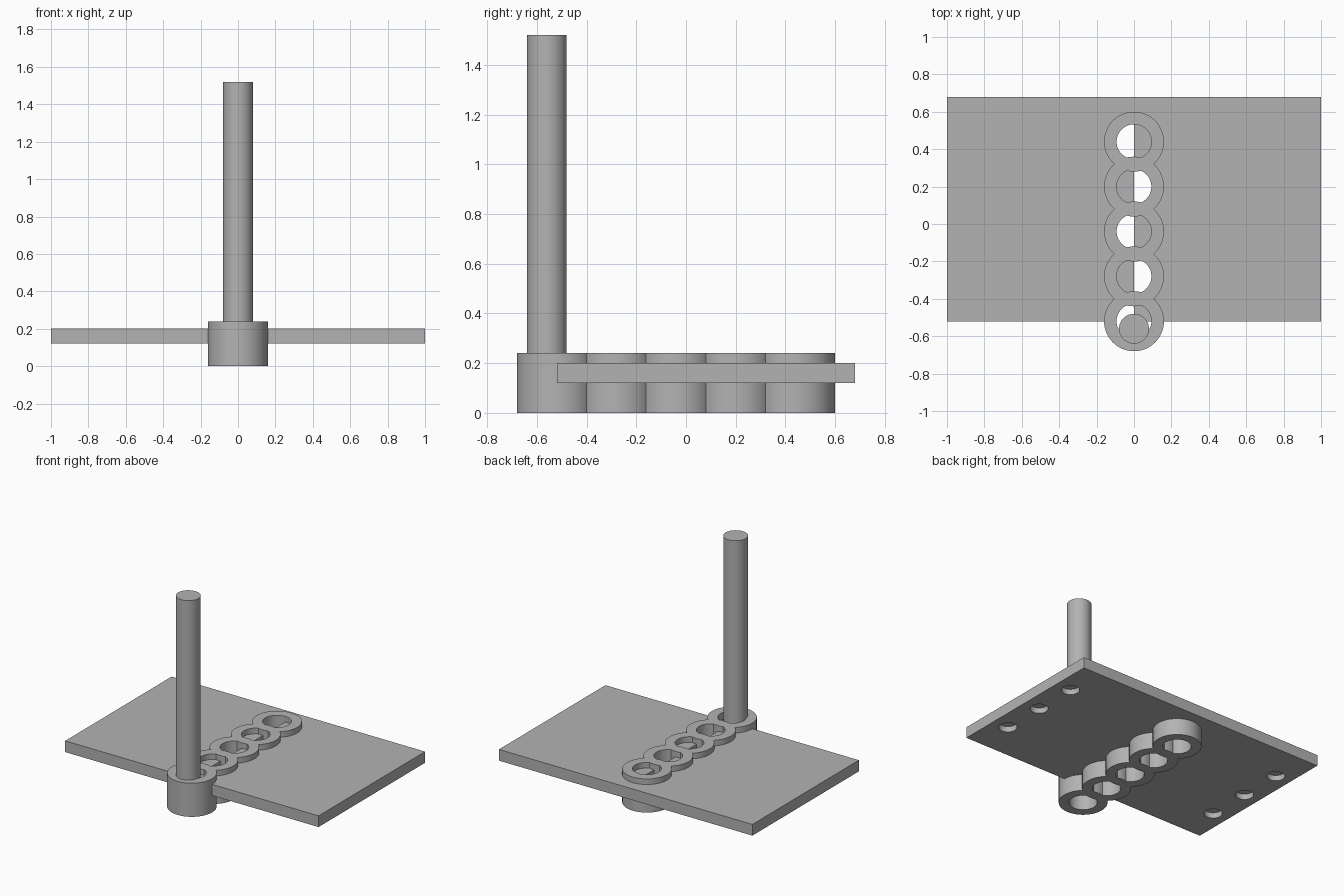
import bpy, bmesh
from math import radians

cube = bpy.data.objects.get("Cube")
if cube:
    bpy.data.objects.remove(cube)

steel = bpy.data.materials.new("plain_grey")
steel.use_nodes = True
GREY = (0.45, 0.45, 0.45, 1)
steel.diffuse_color = GREY
steel.node_tree.nodes["Principled BSDF"].inputs["Base Color"].default_value = GREY

FRONT, BACK = -0.52, 0.68      # leaf extent in y
PITCH = 0.24                   # knuckle spacing and height
OUTER, BORE, PIN = 0.16, 0.093, 0.08


def finish(obj):
    obj.data.materials.append(steel)
    bpy.ops.object.select_all(action='DESELECT')
    obj.select_set(True)
    bpy.context.view_layer.objects.active = obj
    bpy.ops.object.shade_smooth_by_angle(angle=radians(30))


def cylinder(name, r, x, y, z0, z1):
    bpy.ops.mesh.primitive_cylinder_add(vertices=64, radius=r, depth=z1 - z0,
                                        location=(x, y, (z0 + z1) / 2))
    obj = bpy.context.object
    obj.name = name
    return obj


def cut(obj, cutter):
    mod = obj.modifiers.new("cut", 'BOOLEAN')
    mod.operation = 'DIFFERENCE'
    mod.solver = 'EXACT'
    mod.object = cutter
    bpy.context.view_layer.objects.active = obj
    bpy.ops.object.modifier_apply(modifier=mod.name)
    bpy.data.objects.remove(cutter)


def knuckle(name, y):
    # Tube with flat ring ends
    bm = bmesh.new()
    loops = []
    for r, z in ((OUTER, 0), (OUTER, PITCH), (BORE, PITCH), (BORE, 0)):
        ring = bmesh.ops.create_circle(bm, segments=64, radius=r)["verts"]
        for v in ring:
            v.co.z = z
        loops.append(ring)
    for a, b in zip(loops, loops[1:] + loops[:1]):
        for i in range(64):
            j = (i + 1) % 64
            bm.faces.new((a[i], a[j], b[j], b[i]))
    bmesh.ops.recalc_face_normals(bm, faces=bm.faces)
    mesh = bpy.data.meshes.new(name)
    bm.to_mesh(mesh)
    bm.free()
    obj = bpy.data.objects.new(name, mesh)
    obj.location.y = y
    bpy.context.collection.objects.link(obj)
    finish(obj)


# Two leaves carry alternating knuckles
for side, name, slots in ((-1, "right", (0, 2, 4)), (1, "left", (1, 3))):
    bpy.ops.mesh.primitive_cube_add(size=1, location=(side / 2, (FRONT + BACK) / 2, 0.16))
    leaf = bpy.context.object
    leaf.name = name + "_leaf"
    leaf.scale = (1, BACK - FRONT, 0.08)
    bpy.ops.object.transform_apply(location=False, rotation=False, scale=True)
    # Bores through the leaf's own knuckles
    for i in slots:
        y = FRONT + i * PITCH
        cut(leaf, cylinder("bore_cutter", BORE, 0, y, -0.1, 0.4))
        knuckle(name + "_knuckle", y)
    # Shallow screw recesses on the underside
    for y in (-0.24, 0.08, 0.40):
        cut(leaf, cylinder("screw_cutter", 0.06, side * 0.88, y, 0.08, 0.16))
    finish(leaf)

# Upright pin standing in the front knuckle
finish(cylinder("hinge_pin", PIN, 0, FRONT - 0.04, 0.12, 1.52))
